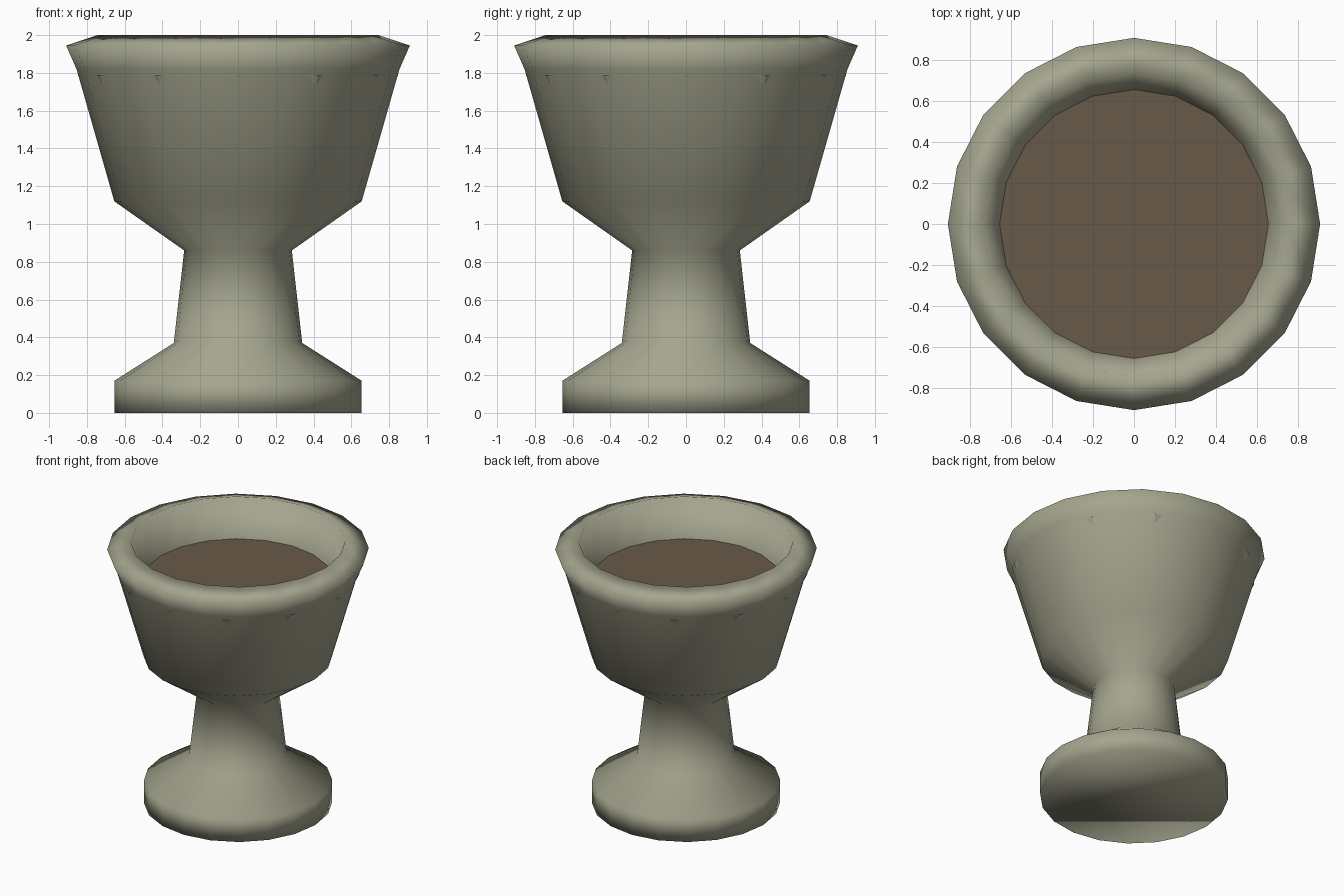
import bpy
import bmesh
from math import cos, sin, tau

if "Cube" in bpy.data.objects:
    bpy.data.objects.remove(bpy.data.objects["Cube"], do_unlink=True)


def material(name, rgb):
    mat = bpy.data.materials.new(name)
    mat.use_nodes = True
    mat.diffuse_color = (*rgb, 1)
    mat.node_tree.nodes["Principled BSDF"].inputs["Base Color"].default_value = (*rgb, 1)
    return mat


def lathe(name, profile, sides, mat, smooth=True, cap_start=False, closed=False):
    """Turn a (radius, height) profile, listed from the bottom up the outside."""
    bm = bmesh.new()
    rings = [[bm.verts.new((r * cos(tau * i / sides), r * sin(tau * i / sides), z))
              for i in range(sides)] for r, z in profile]
    pairs = list(zip(rings, rings[1:]))
    if closed:
        pairs.append((rings[-1], rings[0]))
    for low, high in pairs:
        for i in range(sides):
            j = (i + 1) % sides
            bm.faces.new((low[i], low[j], high[j], high[i]))
    if cap_start:
        bm.faces.new(rings[0] if not pairs else rings[0][::-1])
    for face in bm.faces:
        face.smooth = smooth
    mesh = bpy.data.meshes.new(name)
    bm.to_mesh(mesh)
    bm.free()
    mesh.materials.append(mat)
    obj = bpy.data.objects.new(name, mesh)
    bpy.context.collection.objects.link(obj)
    return obj


stone = material("grey green stone", (0.376, 0.376, 0.275))
brown = material("brown liquid", (0.141, 0.102, 0.067))

# Foot, stem, bowl, rim and inner wall in one turned body
lathe("goblet_body", [
    (0.655, 0), (0.655, 0.17), (0.34, 0.37), (0.285, 0.86),
    (0.655, 1.12), (0.855, 1.82), (0.91, 1.945),
    (0.745, 2.0), (0.655, 1.71),
], 20, stone, cap_start=True)

# Liquid surface inside the bowl
lathe("liquid", [(0.658, 1.717)], 20, brown, smooth=False, cap_start=True)

# Twelve-sided collar whose corners show as small studs below the rim
lathe("stud_collar", [(0.71, 1.5), (0.849, 1.79), (0.72, 1.79)],
      12, stone, smooth=False, closed=True)
